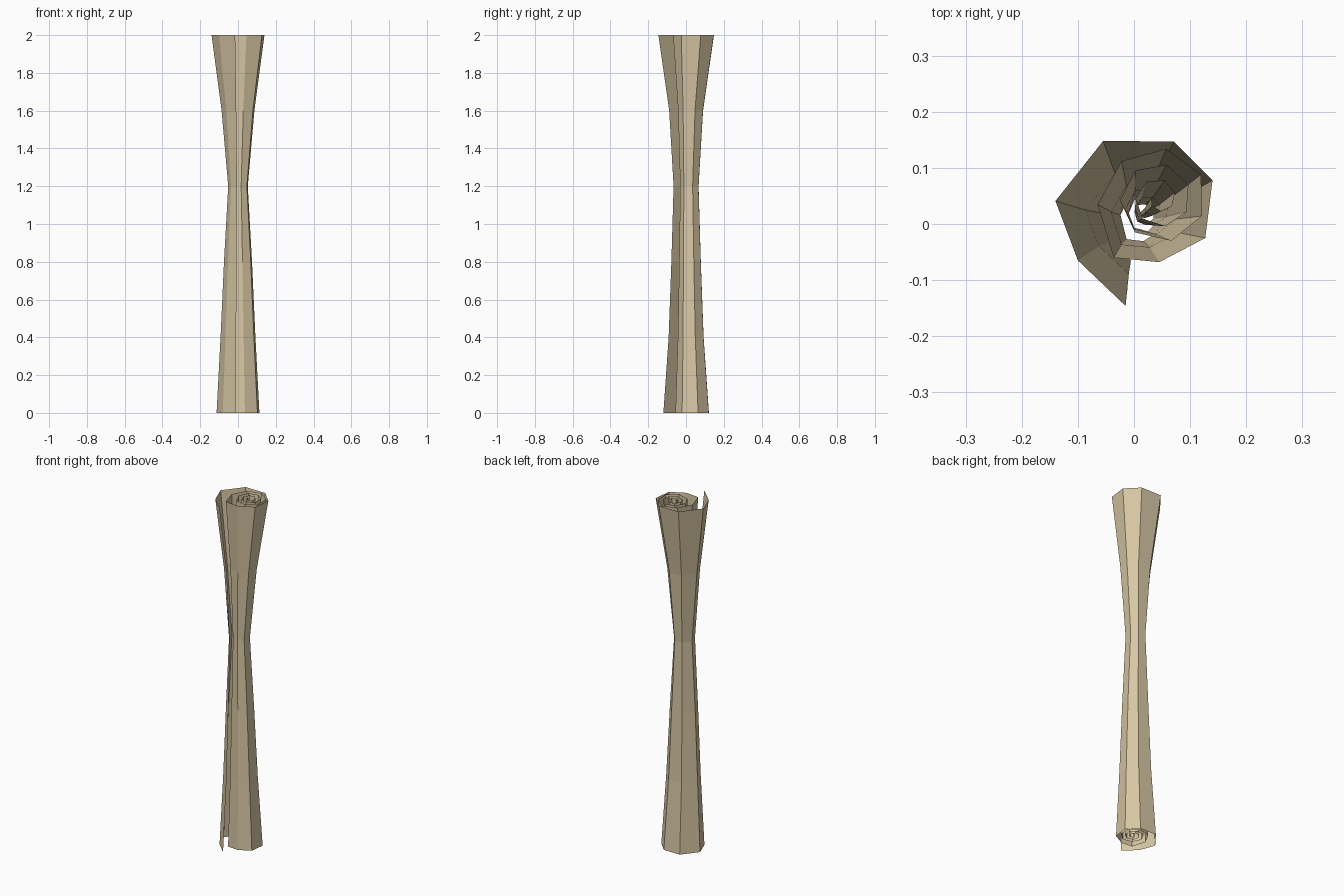
import bpy, math

if "Cube" in bpy.data.objects:
    bpy.data.objects.remove(bpy.data.objects["Cube"])

# parchment colour
mat = bpy.data.materials.new("parchment_tan")
mat.diffuse_color = (0.68, 0.57, 0.37, 1)
mat.use_nodes = True
mat.node_tree.nodes["Principled BSDF"].inputs["Base Color"].default_value = mat.diffuse_color

# cross-section at the top: loose outer flap and first turn
section = [(-0.015, -0.146), (-0.10, -0.065), (-0.14, 0.041), (-0.055, 0.148),
           (0.071, 0.147), (0.14, 0.078), (0.127, -0.025), (0.045, -0.068),
           (-0.036, -0.06), (-0.065, 0.035), (-0.022, 0.112)]

# inner turns: shrinking spiral around the off-centre core
cx, cy = 0.045, 0.045
turns = 20
for i in range(turns):
    a = math.radians(82 - 52 * i)
    r = 0.080 * (1 - i / turns) + 0.010
    section.append((cx + r * math.cos(a), cy + r * math.sin(a)))

# waisted profile: height, x scale, y scale
rows = [(0, 0.81, 0.82), (0.4, 0.66, 0.63), (0.8, 0.53, 0.53),
        (1.2, 0.37, 0.45), (1.6, 0.62, 0.61), (2.0, 1.0, 1.0)]

n = len(section)
verts = [(x * sx, y * sy, z) for z, sx, sy in rows for x, y in section]
faces = []
for k in range(len(rows) - 1):
    for i in range(n - 1):
        a = k * n + i
        # section runs clockwise, so this winding faces outward
        faces.append((a, a + n, a + n + 1, a + 1))

# rolled sheet
mesh = bpy.data.meshes.new("rolled_sheet")
mesh.from_pydata(verts, [], faces)
mesh.materials.append(mat)
mesh.update()
obj = bpy.data.objects.new("rolled_sheet", mesh)
bpy.context.collection.objects.link(obj)
